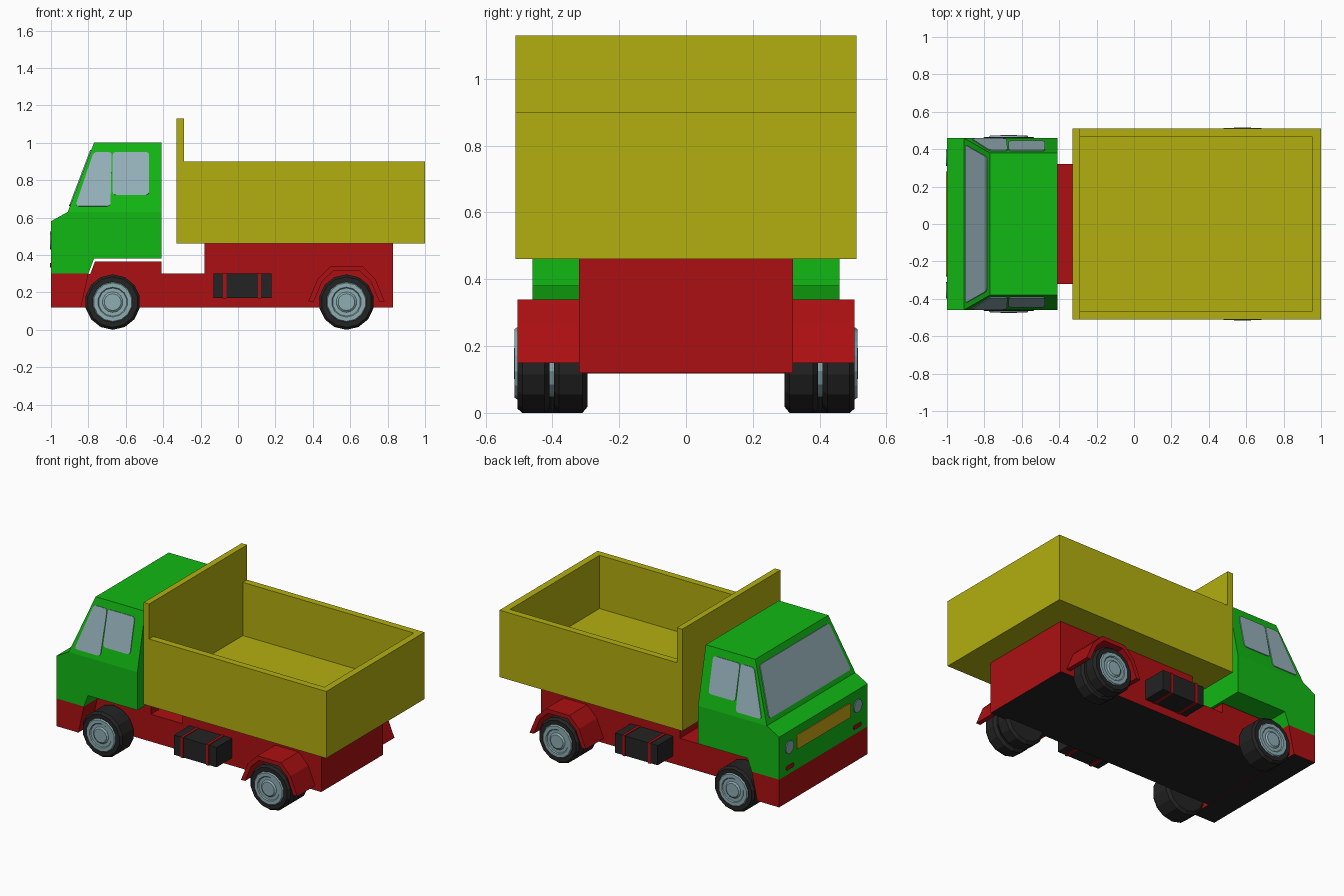
import bpy, bmesh, math
from mathutils import Vector

if "Cube" in bpy.data.objects:
    bpy.data.objects.remove(bpy.data.objects["Cube"])


def material(name, r, g, b):
    m = bpy.data.materials.new(name)
    m.diffuse_color = (r, g, b, 1)
    m.use_nodes = True
    m.node_tree.nodes["Principled BSDF"].inputs["Base Color"].default_value = m.diffuse_color
    return m


GREEN = material("cab green", 0.006, 0.48, 0.007)
YELLOW = material("bed yellow", 0.45, 0.43, 0.005)
RED = material("chassis red", 0.41, 0.005, 0.006)
BLACK = material("rubber black", 0.017, 0.017, 0.017)
GLASS = material("window glass", 0.31, 0.45, 0.50)
STEEL = material("hub steel", 0.27, 0.42, 0.45)
GOLD = material("grille gold", 0.60, 0.38, 0.008)


def finish(name, bm, *mats):
    bmesh.ops.recalc_face_normals(bm, faces=bm.faces[:])
    me = bpy.data.meshes.new(name)
    bm.to_mesh(me)
    bm.free()
    for m in mats:
        me.materials.append(m)
    ob = bpy.data.objects.new(name, me)
    bpy.context.collection.objects.link(ob)
    return ob


def prism(name, loop, vec, mat, rounding=0):
    """Solid from a planar outline pushed along vec, corners optionally rounded."""
    bm = bmesh.new()
    bm.faces.new([bm.verts.new(p) for p in loop])
    if rounding:
        bmesh.ops.bevel(bm, geom=bm.verts[:], offset=rounding, segments=3,
                        affect='VERTICES', profile=0.5)
    ext = bmesh.ops.extrude_face_region(bm, geom=bm.faces[:], use_keep_orig=True)
    new = [v for v in ext["geom"] if isinstance(v, bmesh.types.BMVert)]
    bmesh.ops.translate(bm, verts=new, vec=Vector(vec))
    return finish(name, bm, mat)


def side_prism(name, xz, y0, y1, mat):
    return prism(name, [(x, y0, z) for x, z in xz], (0, y1 - y0, 0), mat)


def box(name, x0, x1, y0, y1, z0, z1, mat):
    return side_prism(name, [(x0, z0), (x1, z0), (x1, z1), (x0, z1)], y0, y1, mat)


def paint_underside(ob, mat):
    ob.data.materials.append(mat)
    for p in ob.data.polygons:
        if p.normal.z < -0.9 and p.center.z < 0.13:
            p.material_index = 1


def lathe(name, x, z, s, profile, mats, n=14):
    """Turn (radius, y, material) points about the axle; s picks the side."""
    bm = bmesh.new()
    rings = []
    for r, y, _ in profile:
        k = n if r > 0 else 1
        rings.append([bm.verts.new((x + r * math.sin(2 * math.pi * i / n), s * y,
                                    z - r * math.cos(2 * math.pi * i / n)))
                      for i in range(k)])
    for a, b, (_, _, mi) in zip(rings, rings[1:], profile):
        for i in range(n):
            j = (i + 1) % n
            quad = [a[i % len(a)], a[j % len(a)], b[j % len(b)], b[i % len(b)]]
            bm.faces.new(list(dict.fromkeys(quad))).material_index = mi
    return finish(name, bm, *mats)


# Chassis with raised engine hump and rear frame
chassis = side_prism("chassis", [(-0.98, 0.12), (0.83, 0.12), (0.83, 0.46), (-0.18, 0.46),
                                 (-0.18, 0.30), (-0.41, 0.30), (-0.41, 0.365),
                                 (-0.765, 0.365), (-0.79, 0.298), (-0.98, 0.298)],
                     -0.32, 0.32, RED)
paint_underside(chassis, BLACK)
bumper = side_prism("front_bumper", [(-1, 0.118), (-0.84, 0.118), (-0.80, 0.30), (-1, 0.30)],
                    -0.46, 0.46, RED)
paint_underside(bumper, BLACK)

# Cab: straight lower body, tapered upper body
side_prism("cab_lower", [(-1, 0.30), (-0.80, 0.30), (-0.77, 0.38), (-0.41, 0.38),
                         (-0.41, 0.63), (-0.91, 0.63), (-1, 0.58)], -0.46, 0.46, GREEN)
bm = bmesh.new()
low = [bm.verts.new(p) for p in [(-0.91, -0.46, 0.63), (-0.41, -0.46, 0.63),
                                 (-0.41, 0.46, 0.63), (-0.91, 0.46, 0.63)]]
top = [bm.verts.new(p) for p in [(-0.77, -0.38, 1), (-0.41, -0.38, 1),
                                 (-0.41, 0.38, 1), (-0.77, 0.38, 1)]]
bm.faces.new(low)
bm.faces.new(top)
for i in range(4):
    j = (i + 1) % 4
    bm.faces.new((low[i], low[j], top[j], top[i]))
finish("cab_upper", bm, GREEN)


# Windows lie on the sloped cab faces
def taper(z):
    return 0.46 - 0.08 * (z - 0.63) / 0.37


def slope_x(z):
    return -0.91 + 0.14 * (z - 0.63) / 0.37


for s, side in ((1, "left"), (-1, "right")):
    for nm, pts in (("quarter", [(-0.87, 0.66), (-0.682, 0.66), (-0.675, 0.95), (-0.772, 0.95)]),
                    ("door", [(-0.67, 0.72), (-0.475, 0.72), (-0.475, 0.95), (-0.67, 0.95)])):
        prism(f"{nm}_window_{side}", [(x, s * taper(z), z) for x, z in pts],
              (0, s * 0.005, 0.001), GLASS, 0.018)
prism("windshield", [(slope_x(z), y * (taper(z) - 0.03), z)
                     for z, y in ((0.66, -1), (0.66, 1), (0.96, 1), (0.96, -1))],
      (-0.005, 0, 0.002), GLASS, 0.02)

# Front details
prism("grille", [(-1, y, z) for y, z in ((-0.28, 0.43), (0.28, 0.43), (0.28, 0.525), (-0.28, 0.525))],
      (-0.005, 0, 0), GOLD, 0.015)
for s, side in ((1, "left"), (-1, "right")):
    prism(f"headlight_{side}", [(-1, s * 0.355 + 0.042 * math.cos(a * math.pi / 8),
                                 0.475 + 0.042 * math.sin(a * math.pi / 8)) for a in range(16)],
          (-0.006, 0, 0), STEEL)
    prism(f"turn_lamp_{side}", [(-1, s * 0.35 + dy, 0.345 + dz) for dy, dz in
                                ((-0.04, -0.013), (0.04, -0.013), (0.04, 0.013), (-0.04, 0.013))],
          (-0.005, 0, 0), RED, 0.01)

# Dump bed: floor, walls and tall headboard
box("bed_floor", -0.33, 1.0, -0.51, 0.51, 0.46, 0.55, YELLOW)
box("bed_headboard", -0.33, -0.29, -0.51, 0.51, 0.46, 1.13, YELLOW)
box("bed_tailgate", 0.955, 1.0, -0.51, 0.51, 0.46, 0.90, YELLOW)
for s, side in ((1, "left"), (-1, "right")):
    box(f"bed_wall_{side}", -0.33, 1.0, s * 0.465, s * 0.51, 0.46, 0.90, YELLOW)


# Wheels: tyre section, then stepped hub face
def tyre(y0, y1):
    return [(0.0, y0, 0), (0.13, y0, 0), (0.148, y0 + 0.015, 0),
            (0.148, y1 - 0.015, 0), (0.135, y1, 0)]


def hub(y):
    return [(0.108, y, 1), (0.103, y + 0.008, 1), (0.08, y + 0.008, 1), (0.075, y + 0.002, 1),
            (0.055, y + 0.002, 1), (0.045, y + 0.010, 1), (0.0, y + 0.010, 1)]


for s, side in ((1, "left"), (-1, "right")):
    lathe(f"front_wheel_{side}", -0.67, 0.148, s, tyre(0.32, 0.465) + hub(0.465), (BLACK, STEEL))
    inner = tyre(0.295, 0.395) + [(0.10, 0.395, 1)]
    outer = [(0.10, 0.408, 0)] + tyre(0.408, 0.505)[1:] + hub(0.505)
    lathe(f"rear_wheel_{side}", 0.58, 0.148, s, inner + outer, (BLACK, STEEL))

    # Rear fender arch
    out = [(-0.205, 0.15), (-0.155, 0.27), (-0.085, 0.34)]
    inn = [(-0.175, 0.15), (-0.13, 0.258), (-0.072, 0.313)]
    arch = out + [(-x, z) for x, z in out[::-1]] + [(-x, z) for x, z in inn] + inn[::-1]
    side_prism(f"rear_fender_{side}", [(0.58 + x, z) for x, z in arch], s * 0.32, s * 0.505, RED)

    # Side tank with two straps
    box(f"side_tank_{side}", -0.13, 0.18, s * 0.30, s * 0.48, 0.17, 0.30, BLACK)
    for k, x in enumerate((-0.07, 0.115)):
        box(f"tank_strap_{side}_{k + 1}", x - 0.009, x + 0.009, s * 0.30, s * 0.484,
            0.167, 0.304, RED)
